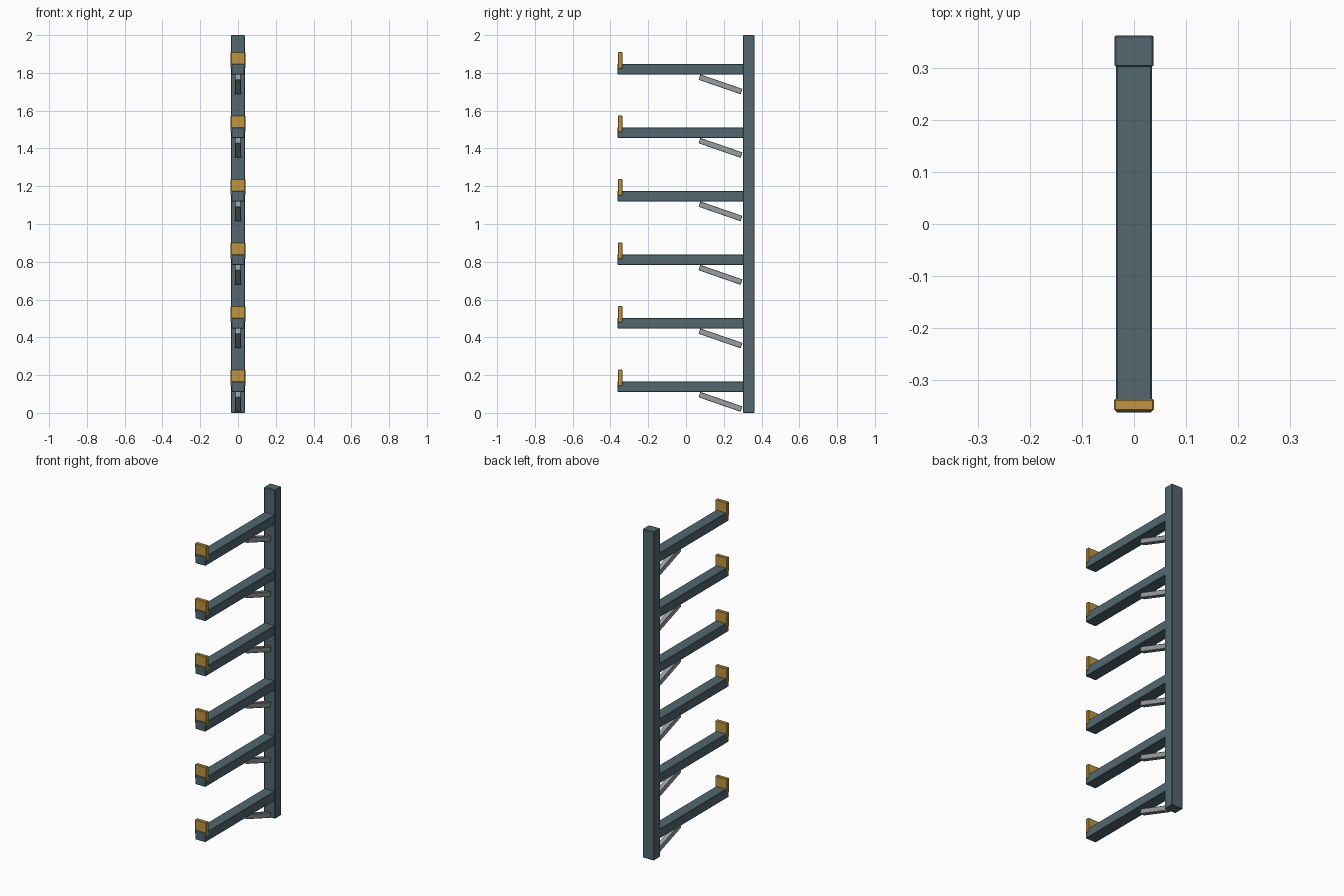
import bpy
import math

if "Cube" in bpy.data.objects:
    bpy.data.objects.remove(bpy.data.objects["Cube"])


def material(name, rgb):
    m = bpy.data.materials.new(name)
    m.diffuse_color = (*rgb, 1)
    m.use_nodes = True
    m.node_tree.nodes["Principled BSDF"].inputs["Base Color"].default_value = m.diffuse_color
    return m


PAINT = material("blue_grey_paint", (0.085, 0.135, 0.16))
GOLD = material("ochre_stop", (0.51, 0.305, 0.054))
STEEL = material("light_grey_steel", (0.33, 0.35, 0.365))


def box(name, centre, size, mat, bevel=0.003, tilt=0.0):
    bpy.ops.mesh.primitive_cube_add(size=1, location=centre)
    ob = bpy.context.object
    ob.name = name
    ob.scale = size
    bpy.ops.object.transform_apply(location=False, rotation=False, scale=True)
    ob.rotation_euler.x = tilt
    ob.data.materials.append(mat)
    mod = ob.modifiers.new("soft_edges", 'BEVEL')
    mod.width = bevel
    mod.segments = 1
    return ob


# Upright post along the back
box("post", (0, 0.3325, 1.0), (0.075, 0.061, 2.0), PAINT)

# Six evenly spaced arms, each with an end stop and a diagonal brace
for i in range(6):
    top = 0.167 + i * 0.3362
    bottom = top - 0.056
    box(f"arm_{i + 1}", (0, -0.0265, (top + bottom) / 2),
        (0.070, 0.673, 0.056), PAINT)
    box(f"end_stop_{i + 1}", (0, -0.348, top + 0.019),
        (0.077, 0.023, 0.088), GOLD)

    # Brace runs from under the arm down to the post
    y0, z0, y1, z1 = 0.071, bottom - 0.014, 0.294, bottom - 0.091
    box(f"brace_{i + 1}", (0, (y0 + y1) / 2, (z0 + z1) / 2),
        (0.030, math.hypot(y1 - y0, z1 - z0), 0.030), STEEL,
        bevel=0.002, tilt=math.atan2(z1 - z0, y1 - y0))
